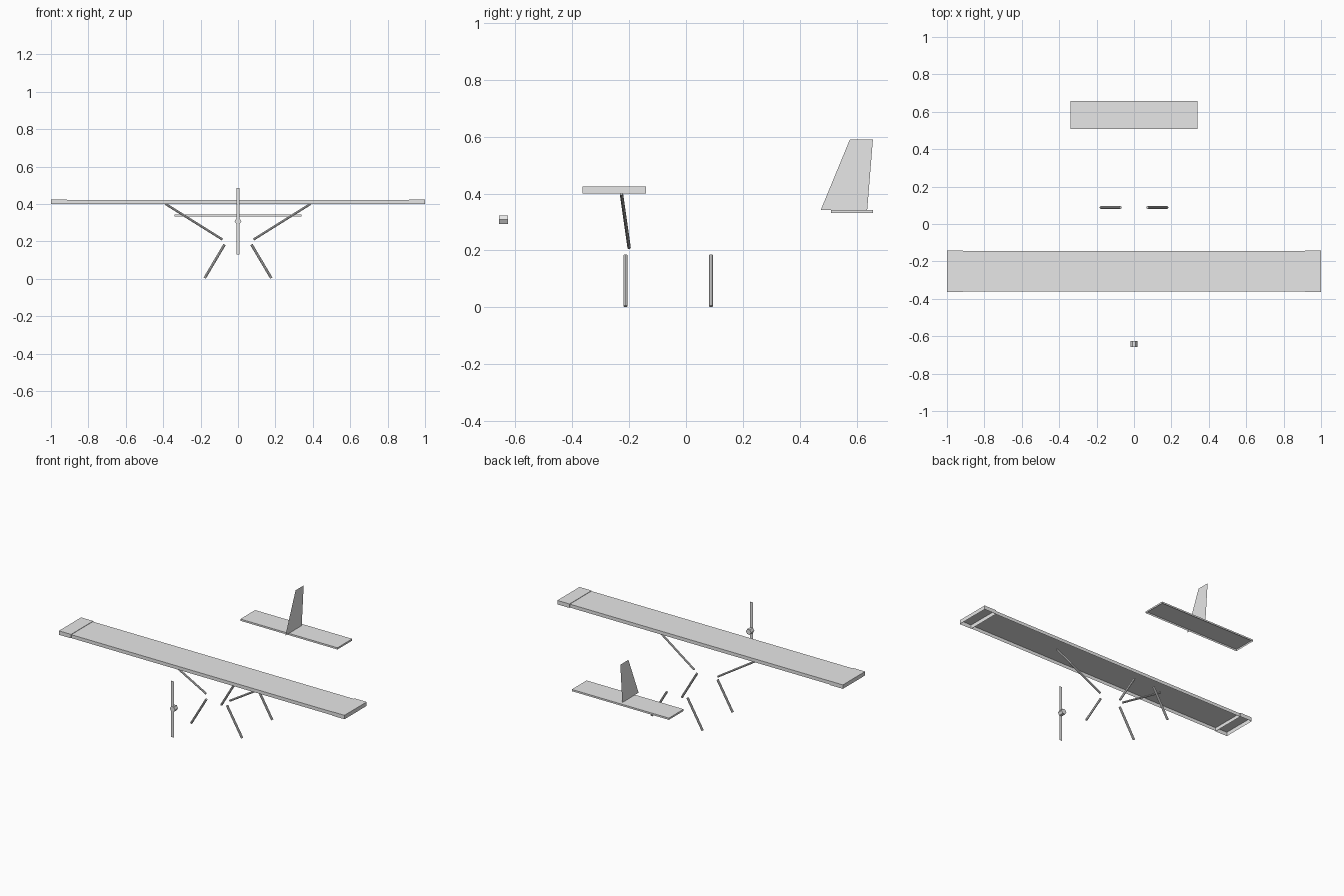
import bpy
import bmesh
import math
from mathutils import Vector, Matrix

old = bpy.data.objects.get("Cube")
if old:
    bpy.data.objects.remove(old, do_unlink=True)

grey = bpy.data.materials.new("plain_grey")
grey.use_nodes = True
COLOUR = (0.8, 0.8, 0.8, 1)
grey.diffuse_color = COLOUR
grey.node_tree.nodes["Principled BSDF"].inputs["Base Color"].default_value = COLOUR


def finish(name, bm):
    mesh = bpy.data.meshes.new(name)
    bm.to_mesh(mesh)
    bm.free()
    mesh.materials.append(grey)
    obj = bpy.data.objects.new(name, mesh)
    bpy.context.collection.objects.link(obj)
    return obj


def tray(name, low, high):
    """Thin-walled box, open underneath."""
    low, high = Vector(low), Vector(high)
    bm = bmesh.new()
    bmesh.ops.create_cube(bm, size=1)
    bmesh.ops.scale(bm, vec=high - low, verts=bm.verts)
    bmesh.ops.translate(bm, vec=(low + high) / 2, verts=bm.verts)
    bm.normal_update()
    under = [f for f in bm.faces if f.normal.z < -0.5]
    bmesh.ops.delete(bm, geom=under, context='FACES_ONLY')
    return finish(name, bm)


def rod(name, start, end, radius, sides=6):
    """Straight rod between two points."""
    start, end = Vector(start), Vector(end)
    axis = end - start
    turn = axis.to_track_quat('Z', 'Y').to_matrix().to_4x4()
    bm = bmesh.new()
    bmesh.ops.create_cone(bm, cap_ends=True, segments=sides,
                          radius1=radius, radius2=radius, depth=axis.length,
                          matrix=Matrix.Translation((start + end) / 2) @ turn)
    return finish(name, bm)


def sheet(name, points):
    """Single flat face."""
    bm = bmesh.new()
    bm.faces.new([bm.verts.new(p) for p in points])
    return finish(name, bm)


# Main wing with slightly larger tips
tray("wing_centre", (-0.915, -0.361, 0.401), (0.915, -0.145, 0.4225))
tray("wing_tip_left", (0.915, -0.363, 0.4), (1, -0.141, 0.425))
tray("wing_tip_right", (-1, -0.363, 0.4), (-0.915, -0.141, 0.425))

# Tailplane and fin
tray("tailplane", (-0.34, 0.509, 0.332), (0.34, 0.657, 0.343))
fin_profile = [(0.474, 0.343), (0.637, 0.343), (0.657, 0.59), (0.576, 0.59)]
sheet("tail_fin", [(0, y, z) for y, z in fin_profile])

# Propeller blade and hub
blade_corners = [(-1, -1), (1, -1), (1, 1), (-1, 1)]
sheet("propeller_blade",
      [(0.009 * i, -0.655, 0.308 + 0.178 * k) for i, k in blade_corners])
hub = rod("propeller_hub", (0, -0.657, 0), (0, -0.625, 0), 0.018)
hub.data.transform(Matrix.Rotation(math.pi / 6, 4, 'Y'))
# Turn the hub so that a corner points sideways
widest = max(hub.data.vertices, key=lambda v: v.co.x).co
hub.data.transform(Matrix.Rotation(math.atan2(widest.z, widest.x), 4, 'Y'))
hub.data.transform(Matrix.Translation((0, 0, 0.308)))

# Wing struts and landing legs, mirrored left and right
for side, s in (("left", 1), ("right", -1)):
    rod("wing_strut_" + side, (s * 0.083, -0.2, 0.21),
        (s * 0.387, -0.227, 0.4), 0.006, 8)
    for place, y in (("front", -0.213), ("rear", 0.088)):
        rod(f"{place}_leg_{side}", (s * 0.072, y, 0.183),
            (s * 0.178, y, 0.004), 0.007, 8)
